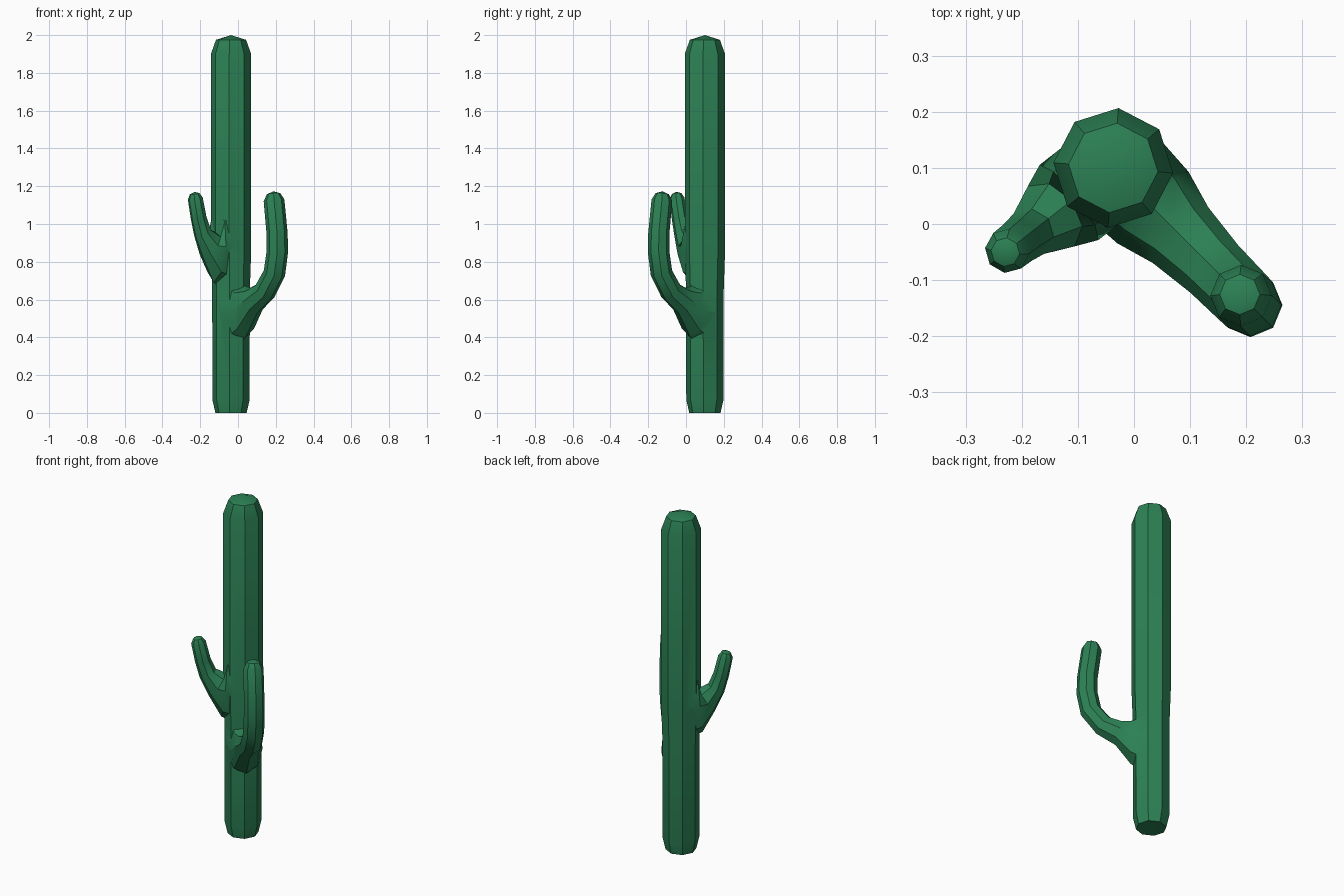
import bpy, bmesh
from math import sin, cos, radians, pi
from mathutils import Vector

if "Cube" in bpy.data.objects:
    bpy.data.objects.remove(bpy.data.objects["Cube"])

CX, CY, SIDES = -0.037, 0.1, 8

green = bpy.data.materials.new("cactus_green")
green.diffuse_color = (0.025, 0.22, 0.09, 1)
green.use_nodes = True
green.node_tree.nodes["Principled BSDF"].inputs["Base Color"].default_value = green.diffuse_color


def tube(name, heading, rings, start, tip):
    """Loft octagon rings (reach, z, pitch, half width, half height) in one
    vertical plane through the trunk axis, closed by points at both ends."""
    a = radians(heading)
    out = Vector((cos(a), sin(a), 0))
    side = Vector((-sin(a), cos(a), 0))
    base = Vector((CX, CY, 0))
    place = lambda s, z: base + out * s + Vector((0, 0, z))
    bm = bmesh.new()
    loops = []
    for s, z, pitch, w, h in rings:
        p = radians(pitch)
        up = out * -sin(p) + Vector((0, 0, cos(p)))
        loops.append([bm.verts.new(place(s, z) + up * h * cos(2 * pi * i / SIDES)
                                   + side * w * sin(2 * pi * i / SIDES))
                      for i in range(SIDES)])
    first, last = bm.verts.new(place(*start)), bm.verts.new(place(*tip))
    for i in range(SIDES):
        j = (i + 1) % SIDES
        for lo, hi in zip(loops, loops[1:]):
            bm.faces.new((lo[i], lo[j], hi[j], hi[i]))
        bm.faces.new((first, loops[0][j], loops[0][i]))
        bm.faces.new((last, loops[-1][i], loops[-1][j]))
    bmesh.ops.recalc_face_normals(bm, faces=bm.faces)
    mesh = bpy.data.meshes.new(name)
    bm.to_mesh(mesh)
    bm.free()
    mesh.materials.append(green)
    ob = bpy.data.objects.new(name, mesh)
    bpy.context.collection.objects.link(ob)
    return ob


# Trunk: slightly thicker above the arms, domed top, chamfered foot
trunk = tube("cactus", 85, [
    (0, 0.0, 90, 0.083, 0.083), (0, 0.07, 90, 0.099, 0.099),
    (0, 0.65, 90, 0.1, 0.1), (0, 0.85, 90, 0.107, 0.107),
    (0, 1.9, 90, 0.107, 0.107), (0, 1.975, 90, 0.08, 0.08)],
    (0, 0.01), (0, 2.0))

# Large arm with flared root, curving up at the front right
right_arm = tube("right_arm", -45, [
    (0.02, 0.53, 0, 0.095, 0.2), (0.1, 0.54, 5, 0.09, 0.135),
    (0.17, 0.595, 20, 0.07, 0.072), (0.255, 0.645, 42, 0.06, 0.06),
    (0.325, 0.74, 70, 0.058, 0.058), (0.346, 0.85, 87, 0.057, 0.057),
    (0.345, 0.95, 93, 0.056, 0.056), (0.322, 1.125, 97, 0.055, 0.055),
    (0.319, 1.16, 97, 0.036, 0.036)],
    (0.01, 0.53), (0.317, 1.173))

# Small arm with tall webbed root at the front left
left_arm = tube("left_arm", 218, [
    (0.02, 0.9, 0, 0.085, 0.26), (0.1, 0.88, 5, 0.085, 0.19),
    (0.14, 0.885, 35, 0.068, 0.08), (0.19, 0.95, 60, 0.045, 0.05),
    (0.217, 1.03, 74, 0.041, 0.043), (0.24, 1.135, 79, 0.04, 0.04),
    (0.244, 1.16, 79, 0.026, 0.026)],
    (0.01, 0.9), (0.246, 1.17))

# Fuse the arms into the trunk
bpy.context.view_layer.objects.active = trunk
trunk.select_set(True)
for arm in (right_arm, left_arm):
    mod = trunk.modifiers.new("union", 'BOOLEAN')
    mod.operation, mod.solver, mod.object = 'UNION', 'EXACT', arm
    bpy.ops.object.modifier_apply(modifier=mod.name)
    bpy.data.objects.remove(arm)
bpy.ops.object.shade_smooth_by_angle(angle=radians(30))
